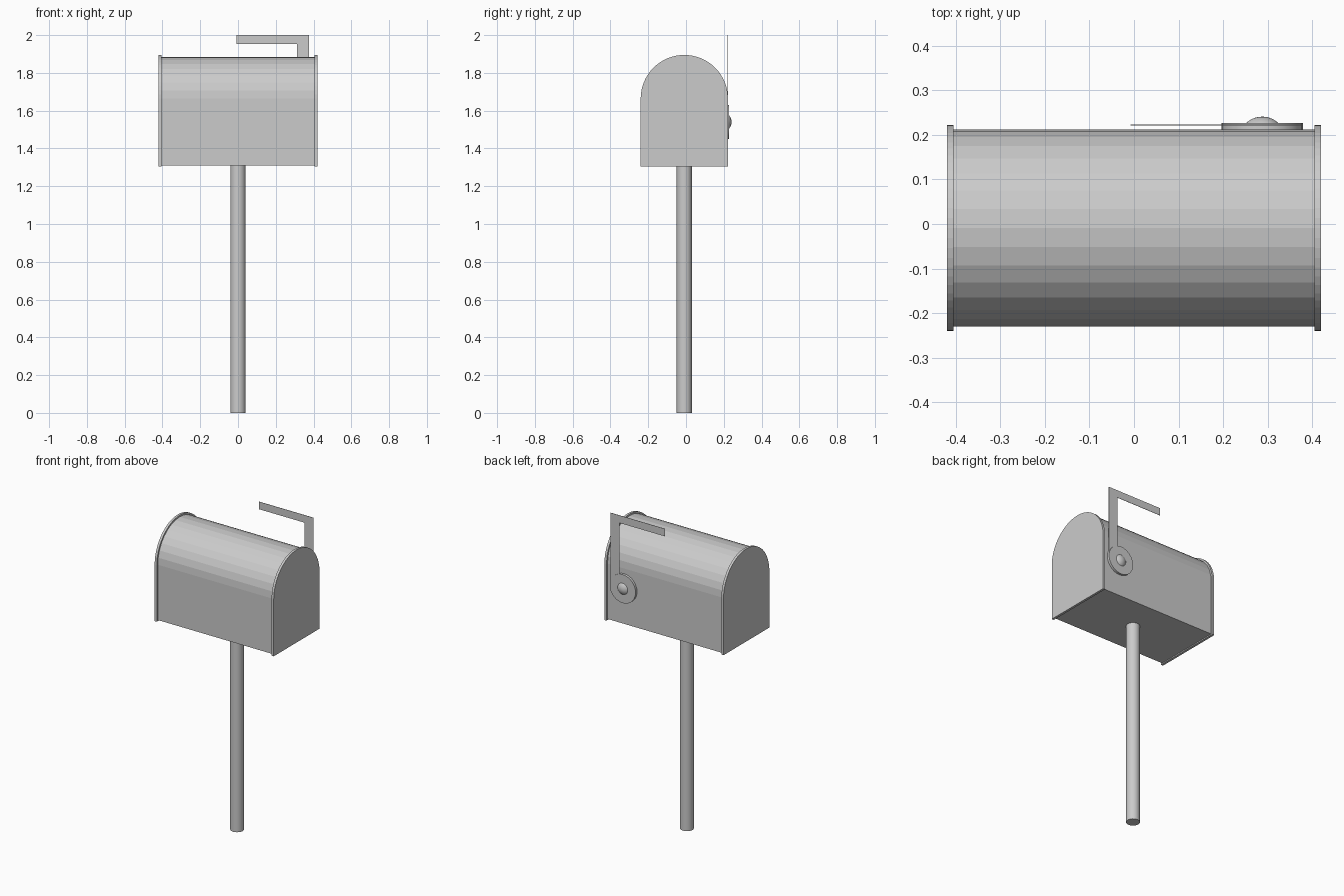
import bpy, bmesh, math
from mathutils import Matrix

cube = bpy.data.objects.get("Cube")
if cube:
    bpy.data.objects.remove(cube, do_unlink=True)

# Single galvanised grey for everything
grey = bpy.data.materials.new("galvanised_grey")
grey.use_nodes = True
grey.diffuse_color = (0.6, 0.6, 0.6, 1)
grey.node_tree.nodes["Principled BSDF"].inputs["Base Color"].default_value = (0.6, 0.6, 0.6, 1)

MID_Y = -0.009     # centre line of the box and post
SPRING_Z = 1.664   # height where the arch begins


def finish(name, bm, smooth=False):
    bmesh.ops.recalc_face_normals(bm, faces=bm.faces)
    mesh = bpy.data.meshes.new(name)
    bm.to_mesh(mesh)
    bm.free()
    mesh.materials.append(grey)
    obj = bpy.data.objects.new(name, mesh)
    bpy.context.collection.objects.link(obj)
    if smooth:
        bpy.ops.object.select_all(action='DESELECT')
        obj.select_set(True)
        bpy.context.view_layer.objects.active = obj
        bpy.ops.object.shade_smooth_by_angle(angle=math.radians(30))
    return obj


def prism(name, points, offset):
    """Extrude a closed outline of 3D points along offset."""
    bm = bmesh.new()
    face = bm.faces.new([bm.verts.new(p) for p in points])
    out = bmesh.ops.extrude_face_region(bm, geom=[face], use_keep_orig=True)
    verts = [v for v in out["geom"] if isinstance(v, bmesh.types.BMVert)]
    bmesh.ops.translate(bm, verts=verts, vec=offset)
    return finish(name, bm)


def arch(x, radius, bottom, segments):
    """Upright outline with a semicircular top."""
    pts = [(x, MID_Y - radius, bottom), (x, MID_Y + radius, bottom)]
    for i in range(segments + 1):
        a = math.pi * i / segments
        pts.append((x, MID_Y + radius * math.cos(a), SPRING_Z + radius * math.sin(a)))
    return pts


def cylinder(name, radius, depth, matrix):
    bm = bmesh.new()
    bmesh.ops.create_cone(bm, cap_ends=True, segments=32, radius1=radius,
                          radius2=radius, depth=depth, matrix=matrix)
    return finish(name, bm, smooth=True)


# Box body with faceted arched roof, and a slightly larger plate at each end
prism("box_body", arch(-0.405, 0.221, 1.311, 16), (0.81, 0, 0))
prism("left_door", arch(0.405, 0.231, 1.304, 32), (0.015, 0, 0))
prism("right_end_plate", arch(-0.42, 0.231, 1.304, 32), (0.015, 0, 0))

# Post
cylinder("post", 0.04, 1.312, Matrix.Translation((0, MID_Y, 0.656)))

# Flag pivot: disc with a domed rivet on the back wall
PIVOT_X, PIVOT_Z = 0.288, 1.54
turn = Matrix.Rotation(math.pi / 2, 4, 'X')
cylinder("flag_pivot_disc", 0.091, 0.017, Matrix.Translation((PIVOT_X, 0.2185, PIVOT_Z)) @ turn)
bm = bmesh.new()
bmesh.ops.create_uvsphere(bm, u_segments=32, v_segments=32, radius=0.053,
                          matrix=Matrix.Translation((PIVOT_X, 0.188, PIVOT_Z)) @ turn)
finish("flag_rivet", bm, smooth=True)

# Thin sheet flag: upright stem and horizontal arm
flag = [(0.313, PIVOT_Z), (0.377, PIVOT_Z), (0.377, 2.0),
        (-0.008, 2.0), (-0.008, 1.952), (0.313, 1.952)]
prism("flag", [(x, 0.221, z) for x, z in flag], (0, 0.002, 0))
